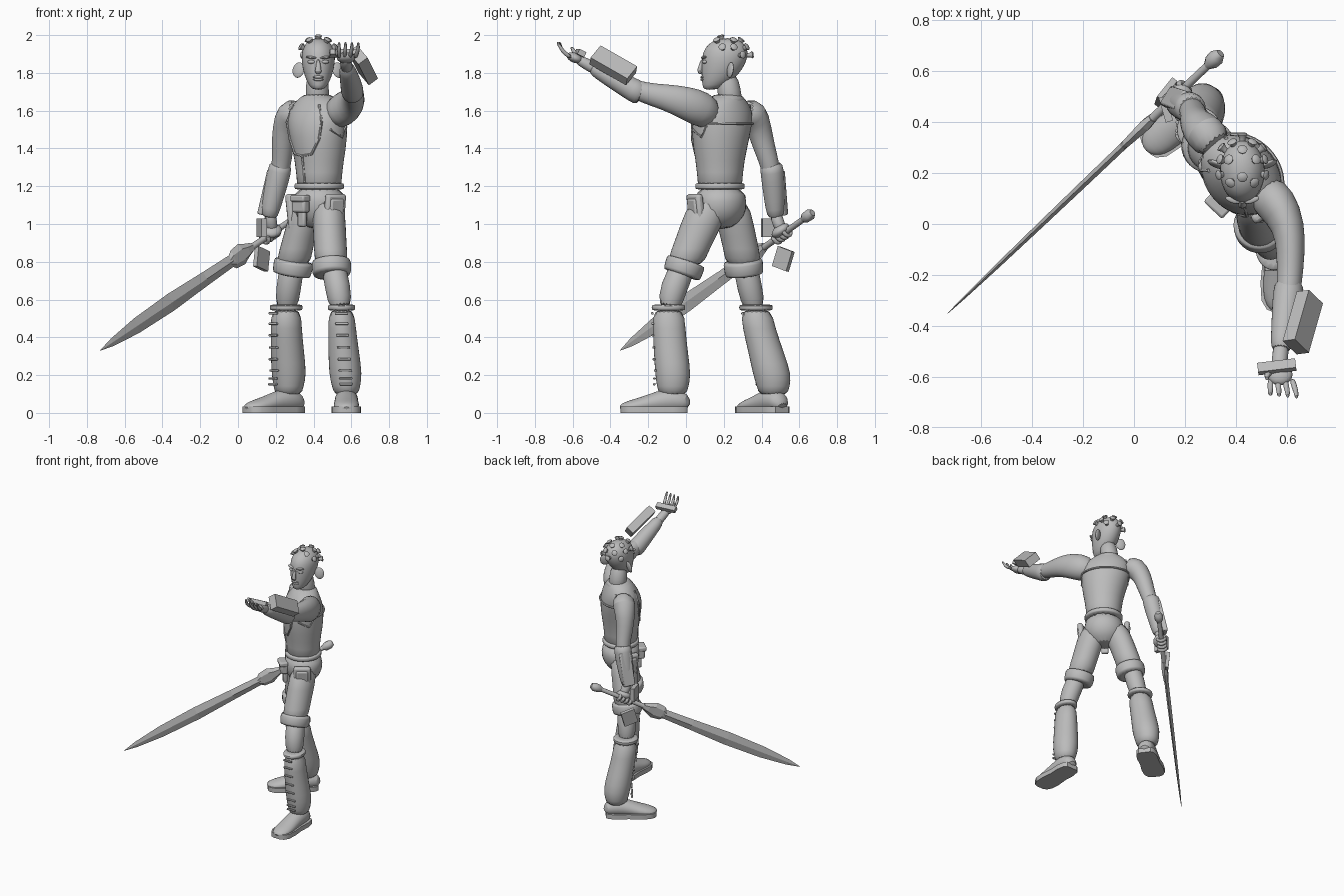
import bpy, bmesh, math
from mathutils import Vector, Matrix

if "Cube" in bpy.data.objects:
    bpy.data.objects.remove(bpy.data.objects["Cube"])

grey = bpy.data.materials.new("plain_grey")
grey.use_nodes = True
grey.diffuse_color = (.5, .5, .5, 1)
grey.node_tree.nodes["Principled BSDF"].inputs["Base Color"].default_value = (.5, .5, .5, 1)

X, Y, Z = Vector((1, 0, 0)), Vector((0, 1, 0)), Vector((0, 0, 1))
LEFT = Vector((.72, -.69, 0)).normalized()    # body is turned toward its right
FRONT = Vector((-.69, -.72, 0)).normalized()


def finish(name, bm, smooth=True, sub=0, bevel=0):
    bmesh.ops.recalc_face_normals(bm, faces=bm.faces)
    mesh = bpy.data.meshes.new(name)
    bm.to_mesh(mesh)
    bm.free()
    mesh.materials.append(grey)
    ob = bpy.data.objects.new(name, mesh)
    bpy.context.collection.objects.link(ob)
    if bevel:
        mod = ob.modifiers.new("bevel", "BEVEL")
        mod.width, mod.segments = bevel, 2
    if sub:
        mod = ob.modifiers.new("subdivision", "SUBSURF")
        mod.levels = mod.render_levels = sub
    if smooth:
        bpy.context.view_layer.objects.active = ob
        ob.select_set(True)
        bpy.ops.object.shade_smooth_by_angle(angle=math.radians(40))
        ob.select_set(False)
    return ob


def tube(name, rings, ref=X, sides=16, sub=1, flat=False, smooth=True):
    """Loft rings of (x, y, z, radius along ref, other radius)."""
    bm = bmesh.new()
    loops = []
    pts = [Vector(r[:3]) for r in rings]
    for i, r in enumerate(rings):
        t = Z if flat else (pts[min(i + 1, len(pts) - 1)] - pts[max(i - 1, 0)]).normalized()
        a = (ref - t * ref.dot(t)).normalized()
        b = t.cross(a)
        angles = [math.tau * k / sides for k in range(sides)]
        loops.append([bm.verts.new(pts[i] + a * r[3] * math.cos(q) + b * r[-1] * math.sin(q))
                      for q in angles])
    for lo, hi in zip(loops, loops[1:]):
        for k in range(sides):
            n = (k + 1) % sides
            bm.faces.new((lo[k], lo[n], hi[n], hi[k]))
    bm.faces.new(loops[0])
    bm.faces.new(loops[-1])
    return finish(name, bm, smooth, sub)


def frame(loc, along, up):
    a = Vector(along).normalized()
    u = Vector(up)
    u = (u - a * u.dot(a)).normalized()
    return Matrix.Translation(loc) @ Matrix((a, u.cross(a), u)).transposed().to_4x4()


def box(name, loc, size, along=X, up=Z, bevel=0):
    bm = bmesh.new()
    bmesh.ops.create_cube(bm, size=1, matrix=frame(loc, along, up) @ Matrix.Diagonal((*size, 1)))
    return finish(name, bm, bevel > 0, 0, bevel)


def ball(name, loc, radii, along=X, up=Z):
    bm = bmesh.new()
    bmesh.ops.create_uvsphere(bm, u_segments=16, v_segments=10, radius=1,
                              matrix=frame(loc, along, up) @ Matrix.Diagonal((*radii, 1)))
    return finish(name, bm)


# Torso, neck and collar
torso = [(.43, .18, 1.16, .13, .125), (.43, .18, 1.27, .122, .115), (.43, .18, 1.4, .15, .14),
         (.42, .19, 1.52, .175, .15), (.42, .2, 1.6, .185, .125), (.42, .21, 1.65, .13, .095),
         (.42, .22, 1.69, .075, .075)]
tube("vest", torso, LEFT, 20, flat=True)
tube("neck", [(.42, .24, 1.62, .068), (.42, .23, 1.7, .062), (.42, .21, 1.8, .06)])
tube("collar", [(.42, .21, 1.63, .125, .105), (.42, .215, 1.66, .105, .09), (.42, .22, 1.69, .078)],
     LEFT, flat=True)


def on_torso(z, angle):
    """Point on the vest; angle is in degrees from the front toward the left."""
    for lo, hi in zip(torso, torso[1:]):
        if lo[2] <= z <= hi[2]:
            f = (z - lo[2]) / (hi[2] - lo[2])
            x, y, _, a, b = [p + (q - p) * f for p, q in zip(lo, hi)]
            q = math.radians(angle)
            return Vector((x, y, z)) + LEFT * a * math.sin(q) + FRONT * b * math.cos(q)


def seam(name, path, r=.007):
    tube(name, [(*on_torso(z, q), r) for z, q in path], Vector((.3, .4, .8)), 6, 0)


seam("yoke_seam", [(1.53, q) for q in range(110, 260, 10)])
for side, s in (("left", 1), ("right", -1)):
    seam(side + "_front_seam", [(1.36, 0), (1.37, 25 * s), (1.45, 42 * s), (1.54, 46 * s), (1.63, 38 * s)])
    seam(side + "_armhole_seam", [(1.63, 120 * s), (1.53, 110 * s), (1.46, 95 * s), (1.5, 65 * s)])
seam("front_closure", [(1.22, 3), (1.28, 0), (1.36, 0)])

# Hips, belt and pouches
tube("belt", [(.43, .18, z, .136, .13) for z in (1.18, 1.19, 1.21, 1.22)], LEFT, 20, flat=True)
tube("shorts_seat", [(.43, .18, 1.2, .128, .125), (.43, .185, 1.12, .145, .14),
                     (.43, .185, 1.04, .14, .125), (.425, .18, .97, .06)], LEFT, flat=True)
centre = Vector((.43, .18, 1.1))
box("belt_pouch", centre + FRONT * .14, (.09, .05, .08), LEFT, Z, .012)
box("pouch_flap", centre + FRONT * .145 + Z * .035, (.1, .06, .035), LEFT, Z, .01)
box("fly_flap", centre + FRONT * .13 - Z * .07, (.05, .03, .09), LEFT, Z, .01)
for side, s in (("left", 1), ("right", -1)):
    out = (LEFT * s + FRONT * .25).normalized()
    spot = centre + out * .145 - Z * .04 + LEFT * s * .005
    box(side + "_pocket", spot, (.12, .2, .04), Z.cross(out), out - Z * .12, .015)
    box(side + "_pocket_front", spot + out * .012, (.085, .15, .035), Z.cross(out), out - Z * .12, .012)

# Legs: shorts, cuff, knee, gaiter, shoe
legs = {
    "left": dict(short=[(.48, .13, 1.14, .085, .11), (.482, .085, 1, .09, .115), (.49, .02, .86, .088, .1),
                        (.495, -.01, .77, .092, .105)],
                 knee=[(.5, 0, .8, .07), (.53, -.07, .66, .068, .074), (.545, -.09, .54, .062)],
                 boot=[(.548, -.093, .56, .068, .085), (.55, -.09, .45, .075, .088), (.56, -.08, .32, .083, .092),
                       (.57, -.068, .2, .09, .097), (.572, -.07, .14, .075, .085), (.574, -.07, .09, .066, .075)],
                 toe=Vector((0, -1, 0))),
    "right": dict(short=[(.38, .23, 1.14, .085, .1), (.345, .26, 1, .09, .1), (.305, .295, .86, .088, .095),
                         (.29, .305, .77, .098, .1)],
                  knee=[(.29, .31, .8, .07), (.267, .338, .66, .066), (.255, .365, .54, .062)],
                  boot=[(.255, .37, .56, .083, .085), (.255, .385, .45, .083, .088), (.262, .425, .32, .09, .096),
                        (.27, .457, .2, .095, .104), (.268, .462, .14, .08, .088), (.267, .462, .09, .072, .078)],
                  toe=Vector((-.8, -.6, 0))),
}
for side, leg in legs.items():
    tube(side + "_shorts_leg", leg["short"], flat=True)
    end, up = Vector(leg["short"][-1][:3]), Vector(leg["short"][-2][:3])
    d = (up - end).normalized()
    cuff = [(-.045, .098), (-.035, .105), (.03, .108), (.04, .102)]
    tube(side + "_cuff", [(*(end + d * h), r) for h, r in cuff])
    tube(side + "_knee", leg["knee"])
    boot, toe = leg["boot"], leg["toe"]
    tube(side + "_gaiter", boot, flat=True)
    x, y, z, a, b = boot[0]
    tube(side + "_gaiter_rim", [(x, y, z + h, a + g, b + g) for h, g in
                                ((-.02, 0), (-.012, .006), (.008, .006), (.015, 0))], flat=True)
    for (x, y, z, a, b), nxt in zip(boot[:4], boot[1:]):
        for k in (.3, .8):
            p = Vector((x, y, z)).lerp(Vector(nxt[:3]), k)
            box(side + "_lace", p + toe * b * 1.01, (.07, .014, .012), Z.cross(toe), Z, .004)
    ankle = Vector((*boot[-1][:2], 0))
    across = Z.cross(toe)
    shoe = [(-.078, .035, .05), (-.06, .055, .11), (0, .066, .14), (.08, .062, .115),
            (.16, .07, .085), (.23, .066, .066), (.265, .045, .05), (.276, .02, .035)]
    tube(side + "_shoe", [(*(ankle + toe * s + Z * h / 2), w, h / 2) for s, w, h in shoe], across)
    bm = bmesh.new()
    edge = [(s, w + .008) for s, w, h in shoe] + [(s, -w - .008) for s, w, h in reversed(shoe)]
    face = bm.faces.new([bm.verts.new(ankle + toe * s + across * w) for s, w in edge])
    top = bmesh.ops.extrude_face_region(bm, geom=[face])["geom"]
    bmesh.ops.translate(bm, vec=Z * .035, verts=[v for v in top if isinstance(v, bmesh.types.BMVert)])
    finish(side + "_sole", bm)

# Left arm, reaching forward
tube("left_upper_arm", [(.5, .14, 1.57, .08), (.56, .08, 1.61, .085, .1), (.61, -.01, 1.645, .065, .088),
                        (.615, -.12, 1.675, .056, .068), (.61, -.23, 1.695, .05, .055), (.6, -.32, 1.74, .045)])
tube("left_gauntlet", [(.61, -.225, 1.68, .058, .065), (.605, -.27, 1.705, .062, .064), (.595, -.36, 1.755, .056),
                       (.58, -.46, 1.81, .045), (.575, -.5, 1.835, .038)])
tube("left_wrist", [(.58, -.46, 1.81, .035), (.57, -.54, 1.855, .03), (.57, -.58, 1.875, .035, .025)])
arm = Vector((-.06, -.21, .12))
box("left_arm_guard", (.662, -.385, 1.84), (.23, .1, .06), arm, (.8, .1, .6))
ball("left_palm", (.572, -.59, 1.88), (.05, .045, .026), X, (0, .4, 1))
box("left_hand_plate", (.56, -.56, 1.905), (.15, .04, .03), (1, .12, 0), (0, .5, 1))
for k in range(4):
    x = .535 + .028 * k
    tube("left_finger", [(x, -.605, 1.88, .013), (x + .004 * k, -.645, 1.905, .012),
                         (x + .006 * k, -.665, 1.935, .01), (x + .006 * k, -.668 - .005 * k, 1.965, .007)], sides=8)
tube("left_thumb", [(.54, -.575, 1.88, .016), (.52, -.59, 1.91, .013), (.522, -.61, 1.94, .008)], sides=8)

# Right arm, hanging back
tube("right_upper_arm", [(.33, .3, 1.6, .075), (.275, .36, 1.585, .085), (.245, .39, 1.5, .066),
                         (.235, .415, 1.4, .058), (.23, .45, 1.3, .05), (.2, .465, 1.18, .045)])
tube("right_gauntlet", [(.228, .45, 1.325, .058), (.222, .455, 1.29, .064), (.195, .465, 1.18, .06),
                        (.17, .472, 1.07, .05), (.165, .475, 1.03, .04)])
fore = Vector((-.06, .02, -.26))
box("right_arm_guard", (.162, .49, 1.165), (.24, .085, .035), fore, (-.8, .5, 0), .008)
tube("right_wrist", [(.168, .472, 1.06, .035), (.175, .49, 1, .032), (.185, .51, .96, .03)])
ball("right_palm", (.18, .5, .965), (.055, .03, .05), (1, 1, .7), X)
box("right_hand_plate", (.125, .45, .98), (.1, .1, .03), Z, (-.7, -.2, .1))
box("hanging_plate", (.125, .515, .815), (.11, .1, .025), (.1, .3, 1), (-.7, .6, .1))

# Sword
tip, pommel = Vector((-.73, -.35, .33)), Vector((.34, .67, 1.06))


def along(rows):
    return [(*tip.lerp(pommel, t), *r) for t, *r in rows]


tube("sword_blade", along([(0, .001, .001), (.06, .022, .005), (.18, .043, .009), (.35, .05, .012),
                           (.52, .04, .014), (.66, .034, .015), (.7, .03, .015)]), Z, 4, 0, smooth=False)
tube("blade_collar", along([(.64, .02, .012), (.66, .052, .018), (.7, .06, .022), (.725, .04, .025),
                            (.75, .025, .02)]), Z, 6, 0, smooth=False)
tube("sword_grip", along([(.72, .018), (.82, .017), (.96, .016)]), Z, 10, 0)
tube("sword_pommel", along([(.95, .016), (.965, .03), (.985, .032), (1, .018)]), Z, 8, 0)
axis = (pommel - tip).normalized()
for k in range(4):
    mid = tip.lerp(pommel, .815 + .017 * k)
    side = axis.cross(Z).normalized()
    up = side.cross(axis)
    arc = [math.radians(q) for q in range(-30, 271, 50)]
    tube("right_finger", [(*(mid + (side * math.cos(q) - up * math.sin(q)) * .03), .013) for q in arc], axis, 8)

# Head and face
hx = .425
tube("head", [(hx, .125, 1.71, .025, .03), (hx, .15, 1.73, .05, .065), (hx, .18, 1.79, .077, .1),
              (hx, .2, 1.85, .09, .12), (hx, .21, 1.91, .092, .125), (hx, .215, 1.955, .072, .1),
              (hx, .22, 1.985, .03, .045)], flat=True)
tube("nose", [(hx, .09, 1.875, .01), (hx, .078, 1.835, .013), (hx, .07, 1.81, .02, .016),
              (hx, .085, 1.797, .016)], sides=8)
for z in (1.765, 1.778):
    ball("lip", (hx, .09, z), (.028, .014, .008))
for s in (-1, 1):
    ball("eye", (hx + .037 * s, .098, 1.858), (.022, .012, .01), (1, .3 * s, 0))
    ball("brow", (hx + .038 * s, .094, 1.882), (.03, .012, .007), (1, .35 * s, .1 * s))
    ball("ear", (hx + .105 * s, .235, 1.815), (.034, .012, .042), (s, .5, .15), (-.4 * s, 0, 1))

# Hair knots in rings over the scalp
skull = Vector((hx, .213, 1.88))
for lift, turns in ((8, (40, 90, 140)), (30, (-10, 20, 65, 115, 160, 190)),
                    (55, (-40, 30, 90, 150, 220)), (78, (-90,))):
    for turn in turns:
        e, q = math.radians(lift), math.radians(turn)
        d = Vector((math.cos(e) * math.cos(q), math.cos(e) * math.sin(q), math.sin(e)))
        root = skull + Vector((d.x * .09, d.y * .12, d.z * .098))
        tube("hair_knot", [(*(root + d * h), r) for h, r in ((-.012, .012), (.006, .013), (.02, .021), (.026, .013))],
             Vector((.3, .5, .2)), 8, 0)
